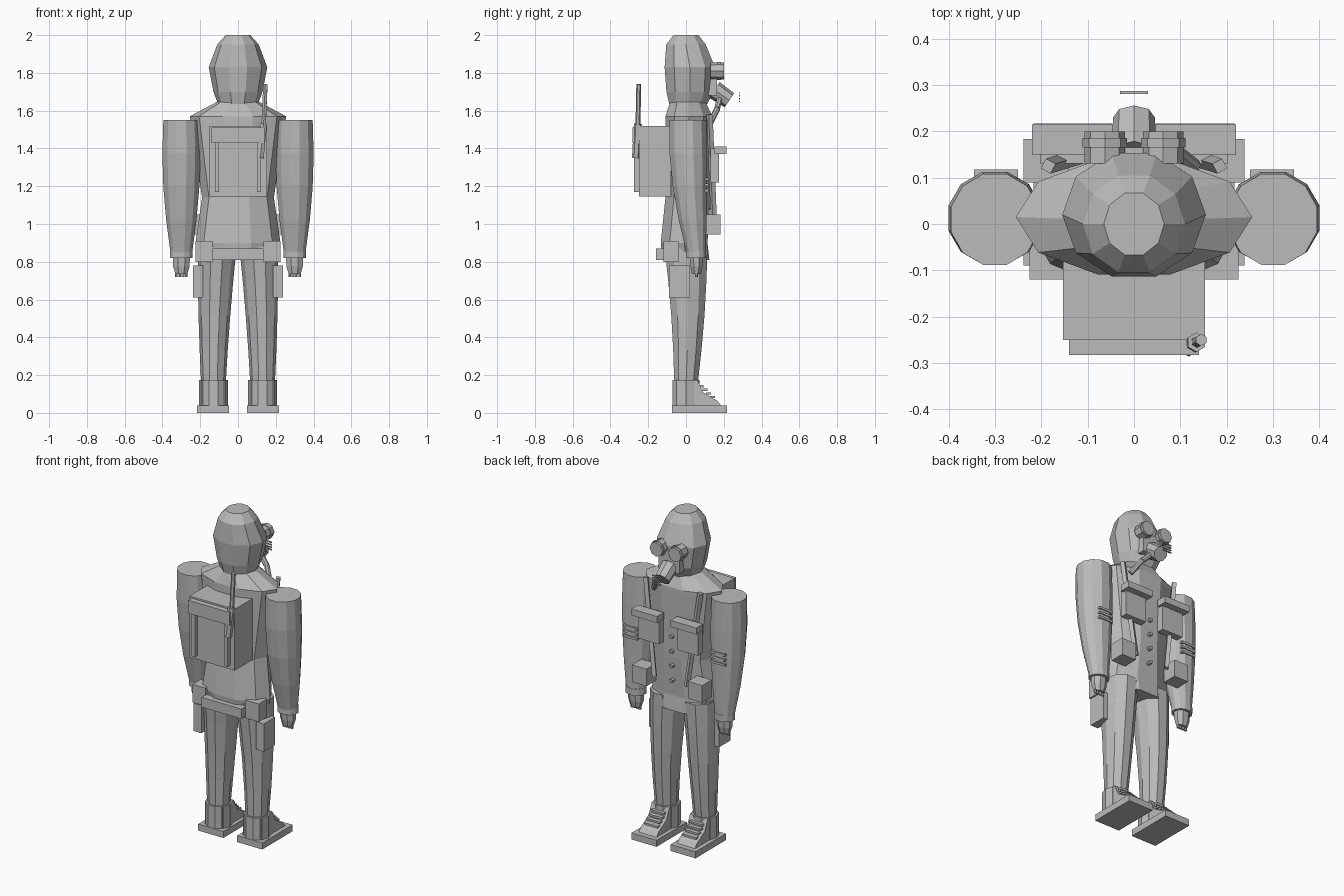
import bpy, bmesh, math
from mathutils import Vector

cube = bpy.data.objects.get("Cube")
if cube:
    bpy.data.objects.remove(cube)

tone = (.5, .5, .5, 1)
grey = bpy.data.materials.new("plain_grey")
grey.use_nodes = True
grey.diffuse_color = tone
grey.node_tree.nodes["Principled BSDF"].inputs["Base Color"].default_value = tone


def finish(name, bm, paired):
    """Make the object; paired parts are built at +x and mirrored."""
    bmesh.ops.recalc_face_normals(bm, faces=bm.faces)
    mesh = bpy.data.meshes.new(name)
    bm.to_mesh(mesh)
    bm.free()
    mesh.materials.append(grey)
    obj = bpy.data.objects.new(name, mesh)
    bpy.context.collection.objects.link(obj)
    if paired:
        obj.modifiers.new("other_side", 'MIRROR')


def ring(z, wide, deep, x=0, y=0):
    return Vector((x, y, z)), wide, deep


def loft(name, rings, sides=10, flat_sides=False, paired=False):
    """Skin a stack of elliptical rings."""
    bm = bmesh.new()
    turn = math.pi / sides if flat_sides else 0
    angles = [turn + math.tau * i / sides for i in range(sides)]
    loops = [[bm.verts.new(centre + Vector((wide * math.cos(a), deep * math.sin(a), 0)))
              for a in angles] for centre, wide, deep in rings]
    for low, high in zip(loops, loops[1:]):
        for i in range(sides):
            bm.faces.new((low[i - 1], low[i], high[i], high[i - 1]))
    bm.faces.new(loops[0])
    bm.faces.new(loops[-1])
    finish(name, bm, paired)


def box(name, right, back, front, bottom, top, left=None, paired=False):
    """Box between its limits; without a left limit it is symmetrical."""
    left = -right if left is None else left
    bm = bmesh.new()
    bmesh.ops.create_cube(bm, size=1)
    for v in bm.verts:
        v.co = (right if v.co.x > 0 else left,
                front if v.co.y > 0 else back,
                top if v.co.z > 0 else bottom)
    finish(name, bm, paired)


def rod(name, start, end, radius, taper=1, sides=8, paired=False):
    """Cylinder between two points, optionally tapering to the end."""
    start, end = Vector(start), Vector(end)
    bm = bmesh.new()
    bmesh.ops.create_cone(bm, cap_ends=True, segments=sides, radius1=radius,
                          radius2=radius * taper, depth=(end - start).length)
    turn = (end - start).to_track_quat('Z', 'Y')
    for v in bm.verts:
        v.co = turn @ v.co + (start + end) / 2
    finish(name, bm, paired)


def side_prism(name, profile, left, right):
    """Extrude a (y, z) outline sideways on both halves of the body."""
    bm = bmesh.new()
    a, b = [[bm.verts.new((x, y, z)) for y, z in profile] for x in (left, right)]
    bm.faces.new(a)
    bm.faces.new(b)
    for i in range(len(a)):
        bm.faces.new((a[i - 1], a[i], b[i], b[i - 1]))
    finish(name, bm, True)


# Hooded head
loft("head", [ring(z=1.62, wide=.1, deep=.1, y=.01),
              ring(z=1.7, wide=.13, deep=.13, y=.02),
              ring(z=1.83, wide=.155, deep=.14, y=.02),
              ring(z=1.95, wide=.11, deep=.11),
              ring(z=2, wide=.065, deep=.07)])

# Coat with buttons and back hem
loft("coat", [ring(z=.81, wide=.2, deep=.13),
              ring(z=.9, wide=.225, deep=.13, y=-.01),
              ring(z=1.14, wide=.19, deep=.125, y=.01),
              ring(z=1.54, wide=.25, deep=.13, y=.015),
              ring(z=1.57, wide=.255, deep=.13, y=.015),
              ring(z=1.645, wide=.115, deep=.1, y=.01)])
box("back_hem", right=.135, back=-.16, front=-.1, bottom=.81, top=.87)
for i in range(4):
    height = 1 + .09 * i
    rod("coat_button", start=(0, .11, height), end=(0, .15, height), radius=.012, sides=6)

# Mask with goggles, filter and hose
box("mask_plate", right=.07, back=.12, front=.165, bottom=1.68, top=1.8)
rod("mask_filter", start=(0, .15, 1.71), end=(0, .23, 1.655), radius=.05, taper=.9)
rod("goggle", start=(.063, .13, 1.81), end=(.063, .2, 1.81), radius=.044, paired=True)
rod("goggle_rim", start=(.063, .165, 1.81), end=(.063, .185, 1.81), radius=.048, paired=True)
for i in range(4):
    height = 1.645 + .015 * i
    box("filter_slat", right=.03, back=.28, front=.287, bottom=height, top=height + .007)
hose_bend = (.08, .165, 1.61)
rod("hose_upper", start=(.02, .18, 1.67), end=hose_bend, radius=.016)
rod("hose_lower", start=hose_bend, end=(.13, .125, 1.53), radius=.016)

# Backpack and antenna
pack_back = -.25
box("backpack", right=.153, back=pack_back, front=-.08, bottom=1.145, top=1.52)
box("backpack_flap", right=.14, back=-.283, front=pack_back, bottom=1.43, top=1.51)
box("backpack_strap", left=.1, right=.123, back=-.275, front=pack_back,
    bottom=1.17, top=1.5, paired=True)
rod("antenna_base", start=(.118, -.265, 1.35), end=(.135, -.255, 1.53), radius=.021, sides=6)
rod("antenna", start=(.135, -.255, 1.5), end=(.145, -.25, 1.74), radius=.013, sides=6)

# Arms taper from the shoulder and swing forward to the wrist
arm_x, wrist_y, wrist_z, shoulder_z = .3, .055, .84, 1.55
arm = []
for i in range(5):
    t = i / 4
    wide = .104 * math.cos(1.3 * (t - .25))
    arm.append(ring(z=shoulder_z + (wrist_z - shoulder_z) * t, wide=wide,
                    deep=wide * (1.03 - .15 * t), x=arm_x, y=.01 + .045 * t * t))
loft("arm", arm, sides=12, flat_sides=True, paired=True)
loft("cuff", [ring(z=wrist_z + rise, wide=.062, deep=.054, x=arm_x, y=wrist_y)
              for rise in (-.02, .02)], sides=12, flat_sides=True, paired=True)
loft("hand", [ring(z=.735, wide=.034, deep=.025, x=arm_x, y=wrist_y),
              ring(z=.775, wide=.047, deep=.035, x=arm_x, y=wrist_y),
              ring(z=wrist_z, wide=.05, deep=.04, x=arm_x, y=wrist_y)],
     sides=8, flat_sides=True, paired=True)
for i in range(4):
    x = arm_x + .018 * (i - 1.5)
    rod("finger", start=(x, wrist_y, .72), end=(x, wrist_y, .75), radius=.008,
        sides=6, paired=True)
for i in range(3):
    height = 1.17 + .03 * i
    box("sleeve_band", left=.25, right=.345, back=.075, front=.118,
        bottom=height, top=height + .014, paired=True)

# Legs widen evenly from ankle to hip
ankle_z, hip_z = .15, .88
leg = []
for i in range(5):
    t = i / 4
    leg.append(ring(z=ankle_z + (hip_z - ankle_z) * t, wide=.065 + .038 * t,
                    deep=.065 + .055 * t, x=.13 - .02 * t * t,
                    y=.01 * math.sin(math.pi * t)))
loft("leg", leg, paired=True)

# Boots
sole_top, boot_top, boot_x = .04, .175, .13
box("sole", left=.047, right=.217, back=-.075, front=.217, bottom=0, top=sole_top, paired=True)
loft("boot_shaft", [ring(z=z, wide=.077, deep=.076, x=boot_x) for z in (sole_top, boot_top)],
     paired=True)
heel, instep, toe = -.05, .06, .185
side_prism("boot_foot", [(heel, sole_top), (toe, sole_top), (toe - .02, .065),
                         (.09, .11), (instep, boot_top), (heel, boot_top)],
           left=boot_x - .06, right=boot_x + .06)
for i in range(4):
    y, height = .067 + .02 * i, .135 - .019 * i
    box("boot_lace", left=boot_x - .045, right=boot_x + .045, back=y, front=y + .026,
        bottom=height, top=height + .012, paired=True)

# Hip and thigh pouches
box("hip_pouch", left=.135, right=.225, back=-.12, front=-.04, bottom=.8, top=.91, paired=True)
box("thigh_pouch", left=.185, right=.238, back=-.09, front=.02, bottom=.61, top=.78, paired=True)

# Chest harness
rod("harness_strap", start=(.185, .125, 1.58), end=(.11, .148, 1), radius=.017,
    sides=4, paired=True)
box("chest_pouch", left=.06, right=.203, back=.13, front=.175, bottom=1.22, top=1.4, paired=True)
box("chest_pouch_flap", left=.045, right=.22, back=.15, front=.215,
    bottom=1.37, top=1.41, paired=True)
box("belt_pouch", left=.14, right=.238, back=.09, front=.183, bottom=.945, top=1.05, paired=True)
